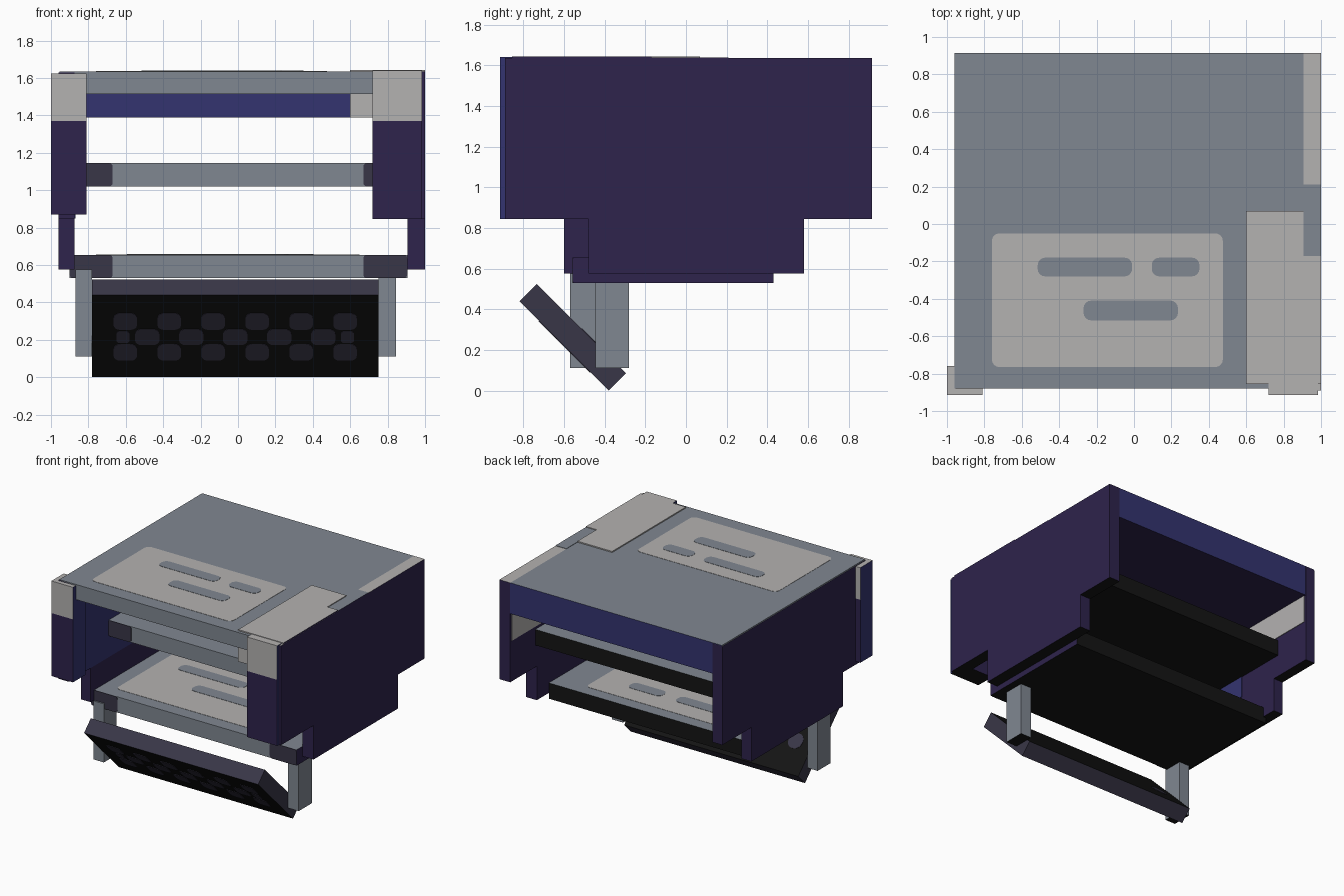
import bpy, bmesh, math
from mathutils import Matrix

cube = bpy.data.objects.get("Cube")
if cube:
    bpy.data.objects.remove(cube, do_unlink=True)


def linear(c):
    c /= 255
    return c / 12.92 if c <= 0.04045 else ((c + 0.055) / 1.055) ** 2.4


def material(name, *rgb):
    m = bpy.data.materials.new(name)
    m.use_nodes = True
    col = [linear(c) for c in rgb] + [1]
    m.diffuse_color = col
    bsdf = m.node_tree.nodes["Principled BSDF"]
    bsdf.inputs["Base Color"].default_value = col
    bsdf.inputs["Roughness"].default_value = 0.8
    return m


MATS = [material("slate grey", 128, 135, 145), material("pale grey", 180, 178, 177),
        material("dark purple", 46, 35, 76), material("deep blue", 52, 52, 112),
        material("black", 20, 20, 20), material("charcoal navy", 57, 54, 71)]
GREY, PALE, PURPLE, BLUE, BLACK, NAVY = range(6)


def prism(name, points, place, vec, base, **sides):
    """Extrude a closed profile; sides gives colours by face direction."""
    bm = bmesh.new()
    face = bm.faces.new([bm.verts.new(place(*p)) for p in points])
    ext = bmesh.ops.extrude_face_region(bm, geom=[face])
    moved = [g for g in ext["geom"] if isinstance(g, bmesh.types.BMVert)]
    bmesh.ops.translate(bm, verts=moved, vec=vec)
    bmesh.ops.recalc_face_normals(bm, faces=bm.faces)
    bm.normal_update()
    for f in bm.faces:
        n = f.normal
        axis = max(range(3), key=lambda i: abs(n[i]))
        key = ("left", "back", "top")[axis] if n[axis] > 0 else ("right", "front", "under")[axis]
        f.material_index = sides.get(key, base)
    mesh = bpy.data.meshes.new(name)
    bm.to_mesh(mesh)
    bm.free()
    for m in MATS:
        mesh.materials.append(m)
    ob = bpy.data.objects.new(name, mesh)
    bpy.context.collection.objects.link(ob)
    return ob


def box(name, x, y, z, base, **sides):
    rect = [(x[0], y[0]), (x[1], y[0]), (x[1], y[1]), (x[0], y[1])]
    return prism(name, rect, lambda a, b: (a, b, z[0]), (0, 0, z[1] - z[0]), base, **sides)


def rounded(u, v, r):
    """Outline of a rectangle with rounded corners."""
    pts = []
    for k, (a, b) in enumerate([(u[1] - r, v[1] - r), (u[0] + r, v[1] - r),
                                (u[0] + r, v[0] + r), (u[1] - r, v[0] + r)]):
        for i in range(5):
            t = (k + i / 4) * math.pi / 2
            pts.append((a + r * math.cos(t), b + r * math.sin(t)))
    return pts


def decal(name, x, y, z, r, mat):
    return prism(name, rounded(x, y, r), lambda a, b: (a, b, z), (0, 0, 0.004), mat)


# Side walls, stepped at the bottom
def wall(name, x, y, height, step, top):
    pts = [(y[0], height), (y[1], height), (y[1], 0.845), (step[1], 0.845),
           (step[1], 0.575), (step[0], 0.575), (step[0], 0.845), (y[0], 0.845)]
    prism(name, pts, lambda a, b: (x[0], a, b), (x[1] - x[0], 0, 0), PURPLE,
          under=BLACK, top=top)


wall("left_wall", (0.905, 1.0), (-0.89, 0.915), 1.635, (-0.48, 0.58), PALE)
wall("right_wall", (-0.96, -0.875), (-0.88, 0.915), 1.63, (-0.6, 0.55), GREY)
box("left_wall_top_patch", (0.905, 1.0), (-0.17, 0.21), (1.634, 1.638), GREY, left=PURPLE)

# Painted inner faces of the walls
for side, x in (("left", (0.9, 0.906)), ("right", (-0.876, -0.87))):
    box(side + "_inner_blue", x, (-0.87, 0.19), (0.85, 1.4), BLUE)
    box(side + "_inner_pale", x, (0.19, 0.9), (1.17, 1.4), PALE)

# Top slab and the box under it
box("top_slab", (-0.955, 0.905), (-0.88, 0.914), (1.515, 1.635), GREY, under=PURPLE, back=BLUE)
box("top_under_box", (-0.875, 0.905), (-0.38, 0.914), (1.39, 1.515), BLUE, under=PURPLE)

# Corner block on the left front
box("corner_block", (0.6, 0.905), (-0.855, 0.07), (1.39, 1.644), PALE)
box("corner_block_edge", (0.9, 0.999), (-0.855, -0.17), (1.39, 1.644), PALE, left=PURPLE)

# Front posts with pale caps
for side, x, z0, z1 in (("right", (-1.0, -0.81), 0.87, 1.625), ("left", (0.72, 0.985), 0.845, 1.64)):
    y = (-0.915, -0.76)
    box(side + "_post", x, y, (z0, 1.37), PURPLE, left=BLUE, right=BLUE, under=BLACK)
    box(side + "_post_cap", x, y, (1.37, z1), PALE, left=BLUE, right=BLUE)

# Shelves with dark front ends
for name, x, y, z in (("upper_shelf", (-0.875, 0.905), (-0.38, 0.6), (1.02, 1.145)),
                      ("lower_shelf", (-0.9, 0.905), (-0.555, 0.43), (0.53, 0.655))):
    box(name, x, y, z, GREY, under=BLACK, back=BLACK, left=PURPLE, right=PURPLE)
    for end, u in (("right", (x[0], -0.67)), ("left", (0.67, x[1]))):
        prism(name + "_" + end + "_end", rounded(u, z, 0.02),
              lambda a, b: (a, y[0] + 0.002, b), (0, -0.006, 0), NAVY)

# Painted panel with slots on the top and on the lower shelf
SLOTS = [((-0.515, -0.01), (-0.28, -0.18)), ((0.095, 0.35), (-0.28, -0.18)),
         ((-0.27, 0.235), (-0.515, -0.41))]
decal("top_panel", (-0.76, 0.475), (-0.765, -0.05), 1.633, 0.04, PALE)
decal("shelf_panel", (-0.76, 0.65), (-0.45, 0.33), 0.653, 0.04, PALE)
for i, (x, y) in enumerate(SLOTS):
    decal(f"top_slot_{i}", x, y, 1.635, 0.04, GREY)
    decal(f"shelf_slot_{i}", [a * 1.15 for a in x], [b + 0.35 for b in y], 0.655, 0.04, GREY)

# Legs
box("right_leg", (-0.87, -0.78), (-0.57, -0.41), (0.11, 0.575), GREY, under=BLACK)
box("left_leg", (0.75, 0.845), (-0.445, -0.28), (0.11, 0.535), GREY, under=BLACK)

# Tilted board, modelled flat then turned
tilt = Matrix.Translation((-0.015, -0.557, 0.262)) @ Matrix.Rotation(math.radians(-45), 4, "X")
parts = [box("tilted_board", (-0.765, 0.765), (-0.31, 0.31), (-0.06, 0.06), NAVY,
             top=BLACK, under=BLACK)]

# Chain pattern on the underside of the board
ROWS = ((-0.113, 6, 0.125, 0.125), (0.005, 5, 0.13, 0.12), (0.12, 6, 0.125, 0.125))
for r, (v, count, w, h) in enumerate(ROWS):
    for i in range(count):
        c = (i - (count - 1) / 2) * 0.235
        parts.append(decal(f"chain_{r}_{i}", (c - w / 2, c + w / 2),
                           (v - h / 2, v + h / 2), -0.063, 0.035, NAVY))
for i, c in enumerate((-0.6, 0.6)):
    parts.append(decal(f"chain_end_{i}", (c - 0.035, c + 0.035), (-0.04, 0.05), -0.063, 0.02, NAVY))
parts.append(decal("board_spot", (-0.68, -0.56), (0.0, 0.12), 0.059, 0.055, NAVY))
for ob in parts:
    ob.matrix_world = tilt
